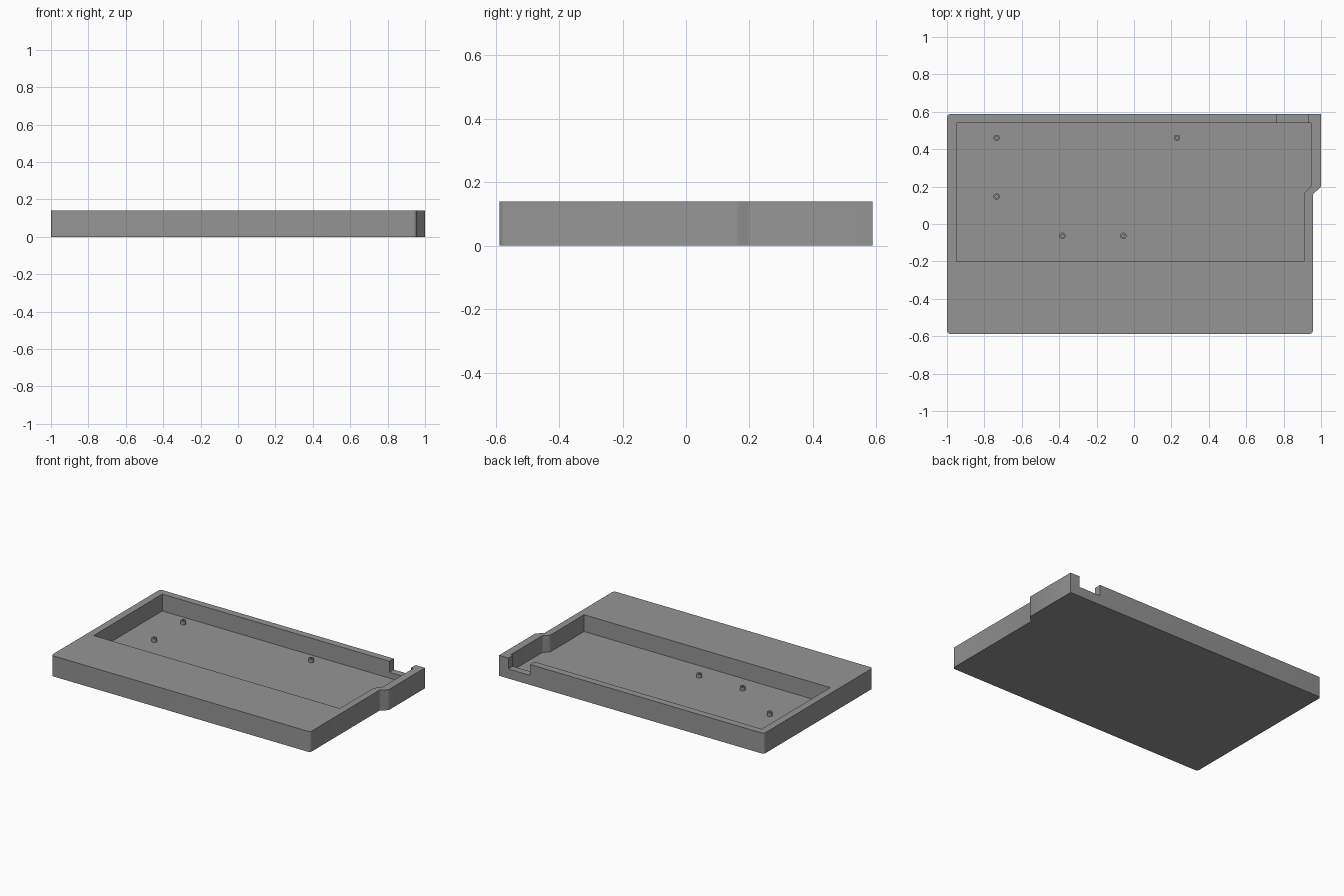
import bpy, bmesh, math

if "Cube" in bpy.data.objects:
    bpy.data.objects.remove(bpy.data.objects["Cube"])

H, FLOOR, NOTCH = 0.14, 0.025, 0.065   # tray height, pocket floor, cable notch sill

grey = bpy.data.materials.new("mid grey")
grey.diffuse_color = (0.3, 0.3, 0.3, 1)
grey.use_nodes = True
grey.node_tree.nodes["Principled BSDF"].inputs["Base Color"].default_value = grey.diffuse_color


def prism(name, outline, z0, z1):
    """Extrude a flat outline of (x, y) points between two heights."""
    bm = bmesh.new()
    face = bm.faces.new([bm.verts.new((x, y, z0)) for x, y in outline])
    top = bmesh.ops.extrude_face_region(bm, geom=[face])["geom"]
    bmesh.ops.translate(bm, vec=(0, 0, z1 - z0),
                        verts=[v for v in top if isinstance(v, bmesh.types.BMVert)])
    bmesh.ops.recalc_face_normals(bm, faces=bm.faces[:])
    mesh = bpy.data.meshes.new(name)
    bm.to_mesh(mesh)
    bm.free()
    ob = bpy.data.objects.new(name, mesh)
    bpy.context.collection.objects.link(ob)
    mesh.materials.append(grey)
    return ob


def arc(cx, cy, r, a0, a1, n=6):
    """Points along a circular arc, angles in degrees."""
    return [(cx + r * math.cos(math.radians(a0 + (a1 - a0) * i / n)),
             cy + r * math.sin(math.radians(a0 + (a1 - a0) * i / n))) for i in range(n + 1)]


def cut(target, cutter):
    """Subtract the cutter from the target and delete it."""
    mod = target.modifiers.new("cut", "BOOLEAN")
    mod.operation, mod.solver, mod.object = "DIFFERENCE", "EXACT", cutter
    bpy.context.view_layer.objects.active = target
    bpy.ops.object.modifier_apply(modifier=mod.name)
    bpy.data.objects.remove(cutter)


def smooth(ob):
    bpy.ops.object.select_all(action="DESELECT")
    ob.select_set(True)
    bpy.context.view_layer.objects.active = ob
    bpy.ops.object.shade_smooth_by_angle(angle=math.radians(30))


# Tray body: rounded corners, square back right corner, step in the right side
R = 0.02
body = (arc(-1 + R, 0.588 - R, R, 90, 180) + arc(-1 + R, -0.588 + R, R, 180, 270)
        + arc(0.957 - R, -0.588 + R, R, 270, 360)
        + [(0.957, 0.155), (0.961, 0.165), (0.995, 0.193), (1, 0.203), (1, 0.588)])
tray = prism("tray", body, 0, H)

# Open pocket following the stepped side
pocket = [(-0.95, 0.54), (-0.95, -0.2), (0.91, -0.2), (0.91, 0.16),
          (0.914, 0.17), (0.942, 0.195), (0.946, 0.205), (0.946, 0.54)]
cut(tray, prism("pocket_cutter", pocket, FLOOR, H + 0.1))

# Cable notch through the back wall
cut(tray, prism("notch_cutter", [(0.765, 0.5), (0.93, 0.5), (0.93, 0.7), (0.765, 0.7)],
                NOTCH, H + 0.1))
smooth(tray)

# Hollow mounting posts standing on the pocket floor
for x, y in [(-0.735, 0.46), (0.23, 0.46), (-0.735, 0.147), (-0.383, -0.063), (-0.057, -0.063)]:
    post = prism("mounting_post", arc(x, y, 0.017, 0, 345, 23), FLOOR - 0.002, FLOOR + 0.025)
    cut(post, prism("hole_cutter", arc(x, y, 0.008, 0, 337.5, 15), FLOOR, FLOOR + 0.1))
    smooth(post)
